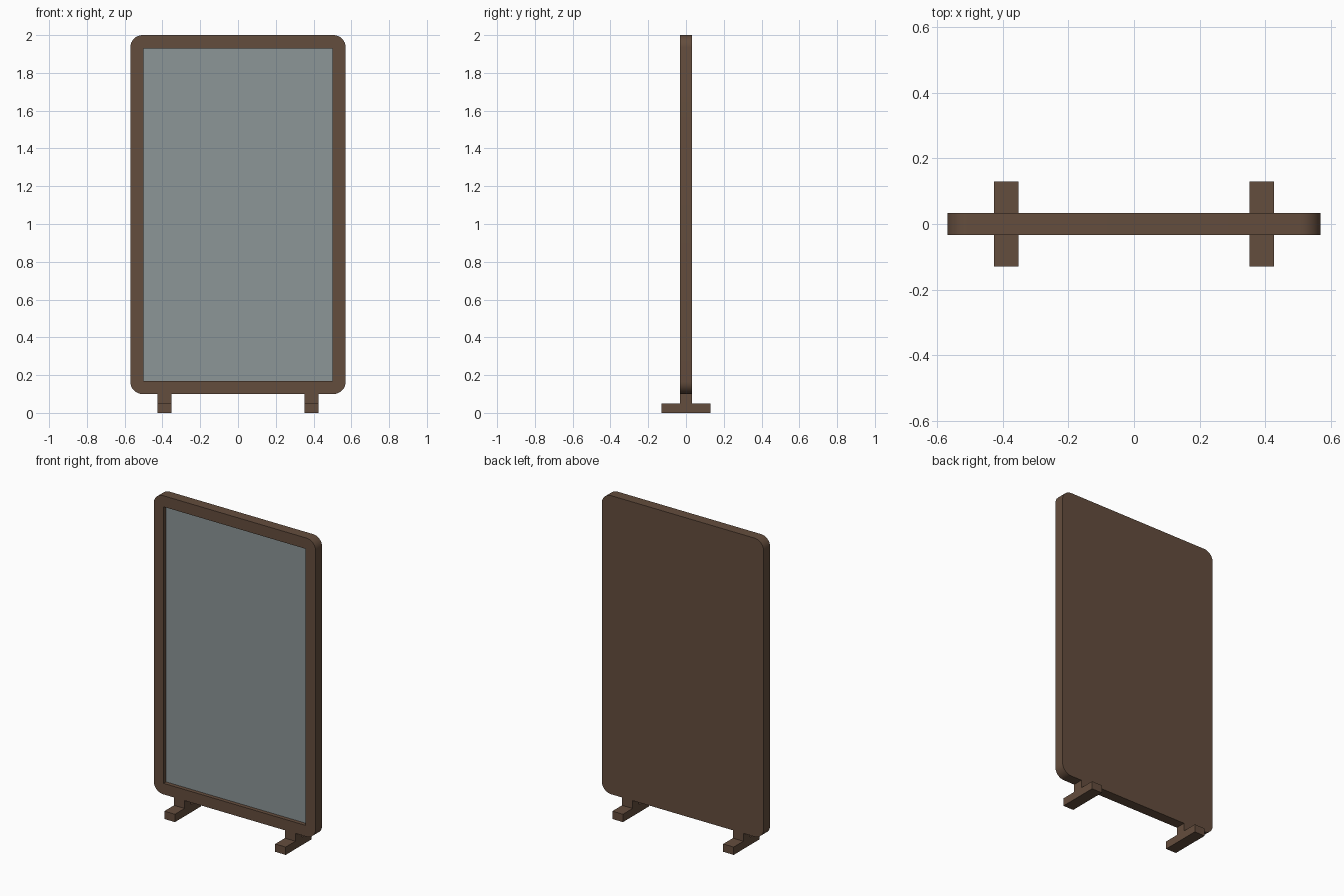
import bpy, bmesh, math
from mathutils import Vector

if "Cube" in bpy.data.objects:
    bpy.data.objects.remove(bpy.data.objects["Cube"])


def material(name, srgb):
    m = bpy.data.materials.new(name)
    lin = [((c / 255 + 0.055) / 1.055) ** 2.4 for c in srgb]
    m.diffuse_color = (*lin, 1)
    m.use_nodes = True
    m.node_tree.nodes["Principled BSDF"].inputs["Base Color"].default_value = m.diffuse_color
    return m


wood = material("dark wood", (100, 77, 61))
glass = material("mirror glass", (140, 150, 151))


def add_object(name, bm, mat):
    bmesh.ops.recalc_face_normals(bm, faces=bm.faces)
    me = bpy.data.meshes.new(name)
    bm.to_mesh(me)
    bm.free()
    me.materials.append(mat)
    ob = bpy.data.objects.new(name, me)
    bpy.context.collection.objects.link(ob)
    return ob


def prism(bm, outline, y0, y1):
    """Extrude an x-z outline from y0 to y1."""
    face = bm.faces.new([bm.verts.new((x, y0, z)) for x, z in outline])
    ext = bmesh.ops.extrude_face_region(bm, geom=[face], use_keep_orig=True)
    for v in ext["geom"]:
        if isinstance(v, bmesh.types.BMVert):
            v.co.y = y1


def rect(x0, x1, z0, z1):
    return [(x0, z0), (x1, z0), (x1, z1), (x0, z1)]


def rounded_rect(x0, x1, z0, z1, r, n=8):
    corners = [(x1 - r, z0 + r, -90), (x1 - r, z1 - r, 0),
               (x0 + r, z1 - r, 90), (x0 + r, z0 + r, 180)]
    pts = []
    for cx, cz, a0 in corners:
        for i in range(n + 1):
            a = math.radians(a0 + 90 * i / n)
            pts.append((cx + r * math.cos(a), cz + r * math.sin(a)))
    return pts


D = 0.033        # half depth of the frame
RECESS = -0.008  # y of the mirror surface

# Frame: rounded slab, solid at the back, with a rectangular pocket in front
bm = bmesh.new()
prism(bm, rounded_rect(-0.57, 0.57, 0.10, 2.0, 0.065), -D, D)
frame = add_object("frame", bm, wood)

bm = bmesh.new()
prism(bm, rect(-0.5, 0.5, 0.17, 1.93), -0.1, RECESS + 0.004)
cutter = add_object("pocket_cutter", bm, wood)
cutter.hide_render = True
mod = frame.modifiers.new("pocket", 'BOOLEAN')
mod.operation = 'DIFFERENCE'
mod.solver = 'EXACT'
mod.object = cutter
bpy.context.view_layer.objects.active = frame
frame.select_set(True)
bpy.ops.object.modifier_apply(modifier=mod.name)
bpy.data.objects.remove(cutter)
bpy.ops.object.shade_smooth_by_angle(angle=math.radians(30))

# Mirror pane set in the pocket
bm = bmesh.new()
prism(bm, rect(-0.5, 0.5, 0.17, 1.93), RECESS, RECESS + 0.004)
add_object("mirror_pane", bm, glass)

# Feet: an inverted T of floor bar and short post on each side
for side, sx in (("left", -1), ("right", 1)):
    x0, x1 = sx * 0.39 - 0.037, sx * 0.39 + 0.037
    bm = bmesh.new()
    t = [(-0.13, 0), (0.13, 0), (0.13, 0.05), (D, 0.05), (D, 0.10),
         (-D, 0.10), (-D, 0.05), (-0.13, 0.05)]
    face = bm.faces.new([bm.verts.new((x0, y, z)) for y, z in t])
    ext = bmesh.ops.extrude_face_region(bm, geom=[face], use_keep_orig=True)
    for v in ext["geom"]:
        if isinstance(v, bmesh.types.BMVert):
            v.co.x = x1
    add_object(side + "_foot", bm, wood)
